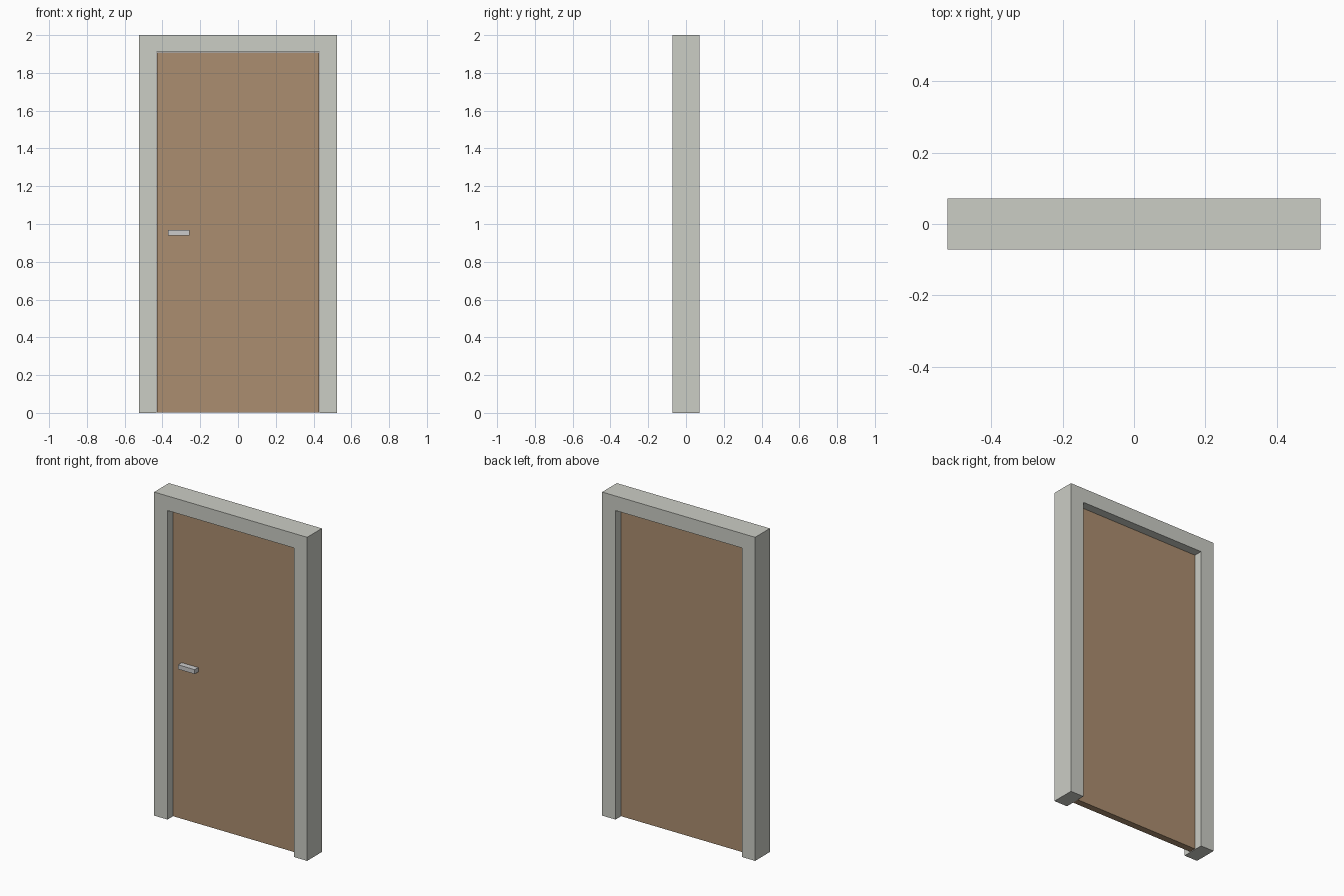
import bpy, bmesh

if "Cube" in bpy.data.objects:
    bpy.data.objects.remove(bpy.data.objects["Cube"])

HALF_W, HEIGHT = 0.523, 2.0        # outer frame
OPEN_W, OPEN_H = 0.432, 1.91       # half width and height of opening
FRAME_Y, DOOR_Y = 0.072, 0.021     # half depths
GAP = 0.002                        # clearance around the leaf


def material(name, rgb):
    mat = bpy.data.materials.new(name)
    mat.diffuse_color = (*rgb, 1.0)
    mat.use_nodes = True
    mat.node_tree.nodes["Principled BSDF"].inputs["Base Color"].default_value = mat.diffuse_color
    return mat


def extruded(name, outline, y0, y1, mat=None):
    """Extrude an (x, z) outline from y0 to y1."""
    bm = bmesh.new()
    face = bm.faces.new([bm.verts.new((x, y0, z)) for x, z in outline])
    ret = bmesh.ops.extrude_face_region(bm, geom=[face])
    verts = [g for g in ret["geom"] if isinstance(g, bmesh.types.BMVert)]
    bmesh.ops.translate(bm, verts=verts, vec=(0, y1 - y0, 0))
    bmesh.ops.recalc_face_normals(bm, faces=bm.faces)
    mesh = bpy.data.meshes.new(name)
    bm.to_mesh(mesh)
    bm.free()
    obj = bpy.data.objects.new(name, mesh)
    bpy.context.collection.objects.link(obj)
    if mat:
        mesh.materials.append(mat)
    return obj


def rect(x0, x1, z0, z1):
    return [(x0, z0), (x1, z0), (x1, z1), (x0, z1)]


# Frame: two jambs and head as one U-shaped profile
half = [(OPEN_W, OPEN_H), (OPEN_W, 0), (HALF_W, 0), (HALF_W, HEIGHT)]
outline = half + [(-x, z) for x, z in reversed(half)]
extruded("door_frame", outline, -FRAME_Y, FRAME_Y,
         material("frame_paint", (0.60, 0.61, 0.56)))

# Door leaf, recessed equally on both sides
extruded("door_leaf", rect(-OPEN_W + GAP, OPEN_W - GAP, GAP, OPEN_H - GAP),
         -DOOR_Y, DOOR_Y, material("wood", (0.41, 0.27, 0.16)))

# Handle bar on the front only
extruded("door_handle", rect(-0.370, -0.257, 0.940, 0.967), -0.056, -DOOR_Y)
